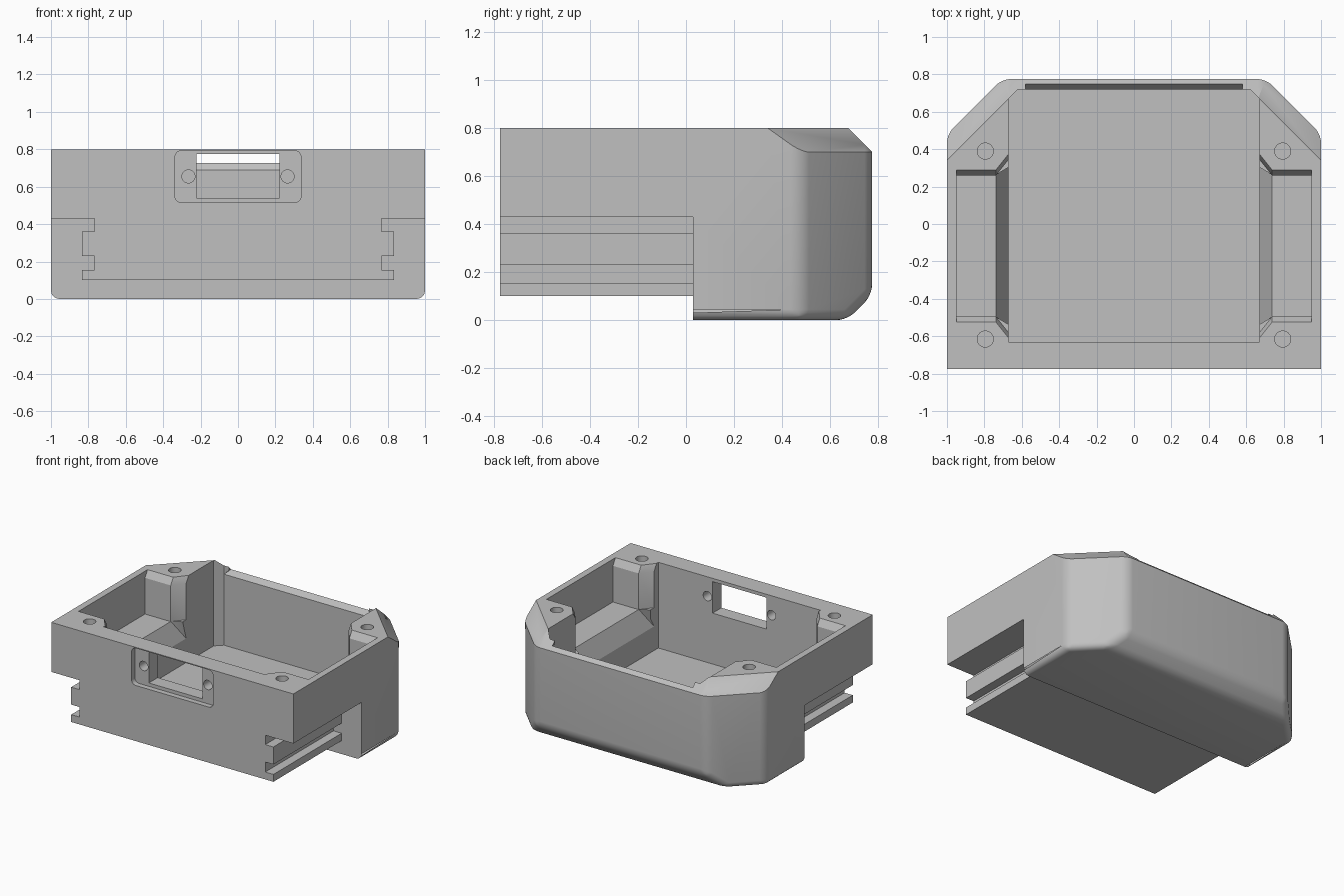
import bpy, bmesh, math
from mathutils import Vector

if "Cube" in bpy.data.objects:
    bpy.data.objects.remove(bpy.data.objects["Cube"])

grey = bpy.data.materials.new("light_grey")
grey.diffuse_color = (0.53, 0.53, 0.53, 1)
grey.use_nodes = True
grey.node_tree.nodes["Principled BSDF"].inputs["Base Color"].default_value = grey.diffuse_color


def to_object(name, bm):
    bmesh.ops.recalc_face_normals(bm, faces=bm.faces)
    me = bpy.data.meshes.new(name)
    bm.to_mesh(me)
    bm.free()
    ob = bpy.data.objects.new(name, me)
    bpy.context.collection.objects.link(ob)
    me.materials.append(grey)
    return ob


def loft(levels):
    """Closed solid through rings of 3D points."""
    bm = bmesh.new()
    rings = [[bm.verts.new(p) for p in ring] for ring in levels]
    for a, b in zip(rings, rings[1:]):
        for i in range(len(a)):
            j = (i + 1) % len(a)
            bm.faces.new((a[i], a[j], b[j], b[i]))
    bm.faces.new(rings[0])
    bm.faces.new(rings[-1])
    return bm


def rise(pts, z0, z1):
    return loft([[(x, y, z) for x, y in pts] for z in (z0, z1)])


def along_y(pts, y0, y1):
    return loft([[(x, y, z) for x, z in pts] for y in (y0, y1)])


def circle(cx, cy, r, n=32):
    return [(cx + r * math.cos(2 * math.pi * i / n),
             cy + r * math.sin(2 * math.pi * i / n)) for i in range(n)]


def rounded_rect(x, z0, z1, r):
    pts = []
    for k, (cx, cz) in enumerate([(x - r, z1 - r), (r - x, z1 - r), (r - x, z0 + r), (x - r, z0 + r)]):
        for i in range(7):
            a = math.pi / 2 * (k + i / 6)
            pts.append((cx + r * math.cos(a), cz + r * math.sin(a)))
    return pts


def slice_off(bm, co, no):
    bmesh.ops.bisect_plane(bm, geom=bm.verts[:] + bm.edges[:] + bm.faces[:],
                           plane_co=co, plane_no=no, clear_outer=True, dist=1e-5)
    open_edges = [e for e in bm.edges if e.is_boundary]
    bmesh.ops.holes_fill(bm, edges=open_edges, sides=0)
    bmesh.ops.recalc_face_normals(bm, faces=bm.faces)


# housing: clipped rear corners, sloped rear edges, softened lower edges
bm = rise([(-1, -.775), (1, -.775), (1, .48), (.705, .775), (-.705, .775), (-1, .48)], 0, .8)
slice_off(bm, (0, .67, 0), Vector((0, 1, -1)))
slice_off(bm, (0, .775, .70), Vector((0, 1, 1)))
for s in (-1, 1):
    slice_off(bm, (s, .34, .8), Vector((s, 1, 1.4)))
soft = []
for e in bm.edges:
    mid = (e.verts[0].co + e.verts[1].co) / 2
    if mid.z < .6 and mid.y > -.7 and abs(e.calc_face_angle(0)) > .3:
        soft.append(e)
bmesh.ops.bevel(bm, geom=soft, offset=.045, segments=5, profile=.5,
                affect='EDGES', clamp_overlap=True)
housing = to_object("housing", bm)


def cut(name, bm):
    tool = to_object(name, bm)
    tool.hide_render = True
    tool.hide_set(True)
    m = housing.modifiers.new(name, 'BOOLEAN')
    m.operation, m.solver, m.object = 'DIFFERENCE', 'EXACT', tool
    bpy.context.view_layer.objects.active = housing
    bpy.ops.object.modifier_apply(modifier=name)
    bpy.data.objects.remove(tool)


# side rails and raised front underside
right = [(1.1, -.1), (1.1, .43), (.768, .43), (.768, .36), (.835, .36), (.835, .23),
         (.768, .23), (.768, .155), (.835, .155), (.835, .1)]
cut("rail_cutter", along_y(right + [(-x, z) for x, z in reversed(right)], -.9, .03))

# main cavity and the sloped lip of its rear wall
cut("cavity_cutter", rise([(-.67, -.63), (.67, -.63), (.67, .67), (.62, .72),
                           (-.62, .72), (-.67, .67)], .16, .9))
cut("lip_cutter", loft([[(-.62, .60, .69), (.62, .60, .69), (.62, .72, .69), (-.62, .72, .69)],
                        [(-.58, .60, .727), (.58, .60, .727), (.58, .75, .727), (-.58, .75, .727)],
                        [(-.58, .60, .9), (.58, .60, .9), (.58, .75, .9), (-.58, .75, .9)]]))


# side pockets with flared openings and a ramp into the cavity
def pocket(s, d, z):
    half = [(.95, .26 + d), (.738, .26 + d), (.67, .345 + d), (.6, .345 + d)]
    front = [(x, -.235 - y) for x, y in reversed(half)]
    return [(s * x, y, z) for x, y in half + front]


for s in (-1, 1):
    cut("pocket_cutter", loft([pocket(s, 0, .48), pocket(s, 0, .75), pocket(s, .06, .85)]))
    ramp = []
    for z, x, y0, y1 in ((.34, .67, -.58, .345), (.485, .741, -.495, .26)):
        ramp.append([(s * x, y0, z), (s * x, y1, z), (s * .6, .345, z), (s * .6, -.58, z)])
    cut("ramp_cutter", loft(ramp))
    for y in (-.615, .39):
        cut("screw_hole_cutter", rise(circle(s * .795, y, .043), .5, .9))
    cut("port_hole_cutter", along_y(circle(s * .265, .655, .035), -.9, -.5))

# front connector recess and window
cut("recess_cutter", along_y(rounded_rect(.337, .515, .793, .035), -.9, -.735))
cut("window_cutter", along_y([(-.222, .54), (.222, .54), (.222, .775), (-.222, .775)], -.9, -.5))

housing.select_set(True)
bpy.context.view_layer.objects.active = housing
bpy.ops.object.shade_smooth_by_angle(angle=math.radians(25))
